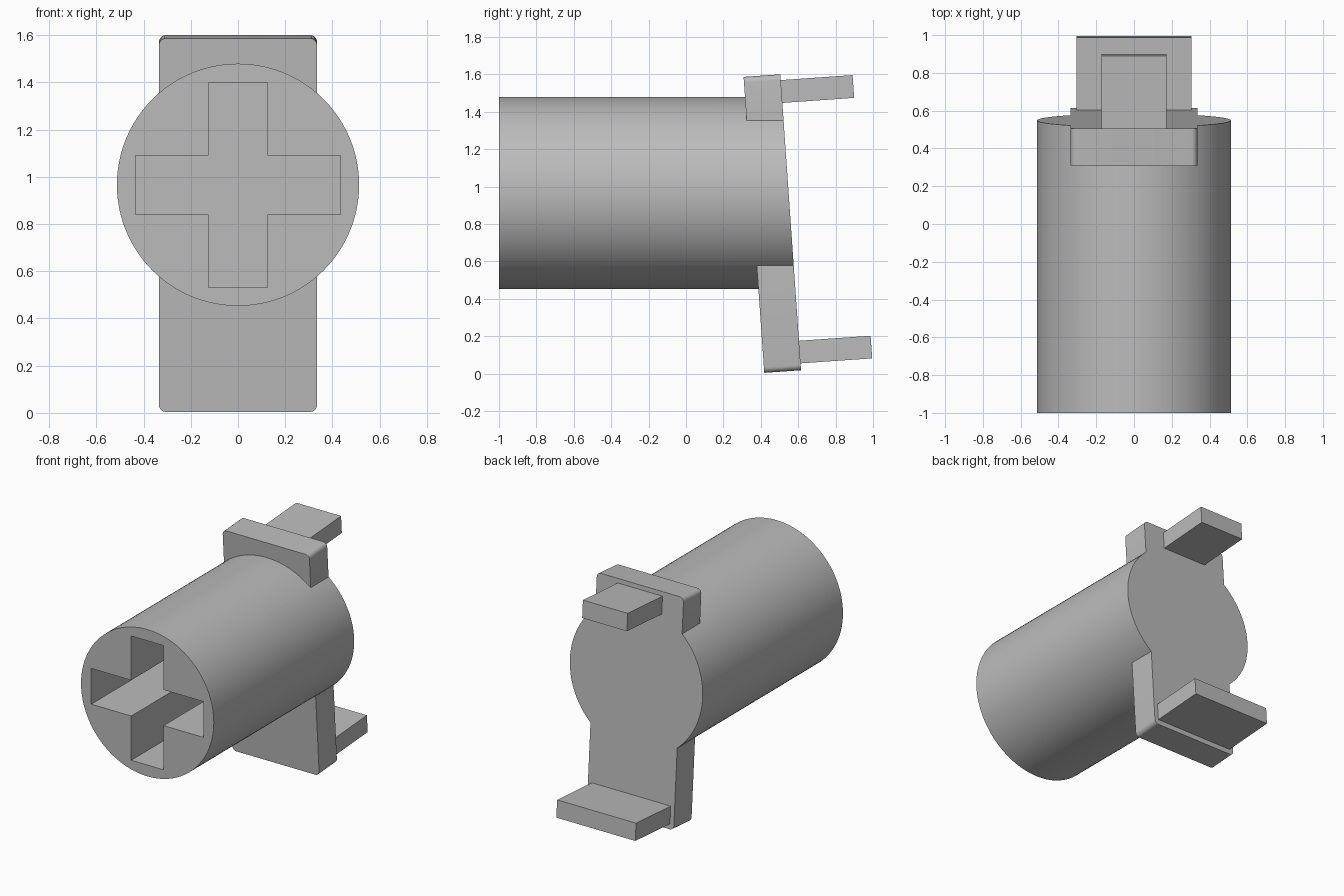
import bpy, bmesh, math
from mathutils import Matrix, Vector

cube = bpy.data.objects.get("Cube")
if cube:
    bpy.data.objects.remove(cube, do_unlink=True)

GREY = (0.5, 0.5, 0.5, 1)
mat = bpy.data.materials.new("plain grey")
mat.use_nodes = True
mat.diffuse_color = GREY
mat.node_tree.nodes["Principled BSDF"].inputs["Base Color"].default_value = GREY

# Tilted frame: origin at the bottom of the flange's back face
TILT = Matrix.Translation((0, 0.615, 0.018)) @ Matrix.Rotation(math.radians(4), 4, 'X')
AXIS_Z, RADIUS = 0.966, 0.513


def prism(name, outline, y0, y1, frame=Matrix()):
    """Extrude an x-z outline from y0 to y1."""
    bm = bmesh.new()
    face = bm.faces.new([bm.verts.new((x, y0, z)) for x, z in outline])
    new = bmesh.ops.extrude_face_region(bm, geom=[face])["geom"]
    bmesh.ops.translate(bm, vec=(0, y1 - y0, 0),
                        verts=[v for v in new if isinstance(v, bmesh.types.BMVert)])
    bmesh.ops.recalc_face_normals(bm, faces=bm.faces)
    bm.transform(frame)
    mesh = bpy.data.meshes.new(name)
    bm.to_mesh(mesh)
    bm.free()
    mesh.materials.append(mat)
    obj = bpy.data.objects.new(name, mesh)
    bpy.context.collection.objects.link(obj)
    return obj


def rect(half, z0, z1):
    return [(-half, z0), (half, z0), (half, z1), (-half, z1)]


def rounded_rect(half, z0, z1, r, steps=6):
    pts = []
    for i, (x, z) in enumerate([(half - r, z1 - r), (r - half, z1 - r),
                                (r - half, z0 + r), (half - r, z0 + r)]):
        for s in range(steps + 1):
            a = math.pi / 2 * (i + s / steps)
            pts.append((x + r * math.cos(a), z + r * math.sin(a)))
    return pts


def boolean(target, tool, operation):
    """Apply a boolean and drop the tool."""
    mod = target.modifiers.new(operation.title(), 'BOOLEAN')
    mod.operation, mod.object, mod.solver = operation, tool, 'EXACT'
    bpy.ops.object.select_all(action='DESELECT')
    bpy.context.view_layer.objects.active = target
    target.select_set(True)
    bpy.ops.object.modifier_apply(modifier=mod.name)
    bpy.data.objects.remove(tool, do_unlink=True)


# Barrel, overlong at the back until trimmed
circle = [(RADIUS * math.cos(a), AXIS_Z + RADIUS * math.sin(a))
          for a in (math.tau * i / 96 for i in range(96))]
barrel = prism("barrel_with_flange", circle, -1, 0.8)

# Flange joined to the barrel
boolean(barrel, prism("flange", rounded_rect(0.335, 0, 1.586, 0.03), -0.197, 0.25, TILT), 'UNION')

# Cross-shaped socket in the front
w, arm = 0.125, 0.434
quarter = [(arm, w), (w, w), (w, arm)]
cross = []
for k in range(4):
    turn = Matrix.Rotation(k * math.pi / 2, 2)
    cross += [tuple(turn @ Vector(p) + Vector((0, AXIS_Z))) for p in
              [(arm, -w)] + quarter[:2]]
boolean(barrel, prism("socket", cross, -1.1, 0.2), 'DIFFERENCE')

# Trim everything behind the tilted back face
boolean(barrel, prism("trim", rect(1, -1, 3), 0, 1, TILT), 'DIFFERENCE')

bpy.ops.object.select_all(action='DESELECT')
barrel.select_set(True)
bpy.context.view_layer.objects.active = barrel
bpy.ops.object.shade_smooth_by_angle(angle=math.radians(30))

# Tabs standing out from the back face
prism("upper_tab", rect(0.173, 1.433, 1.555), -0.02, 0.385, TILT)
prism("lower_tab", rect(0.305, 0.037, 0.158), -0.02, 0.384, TILT)
